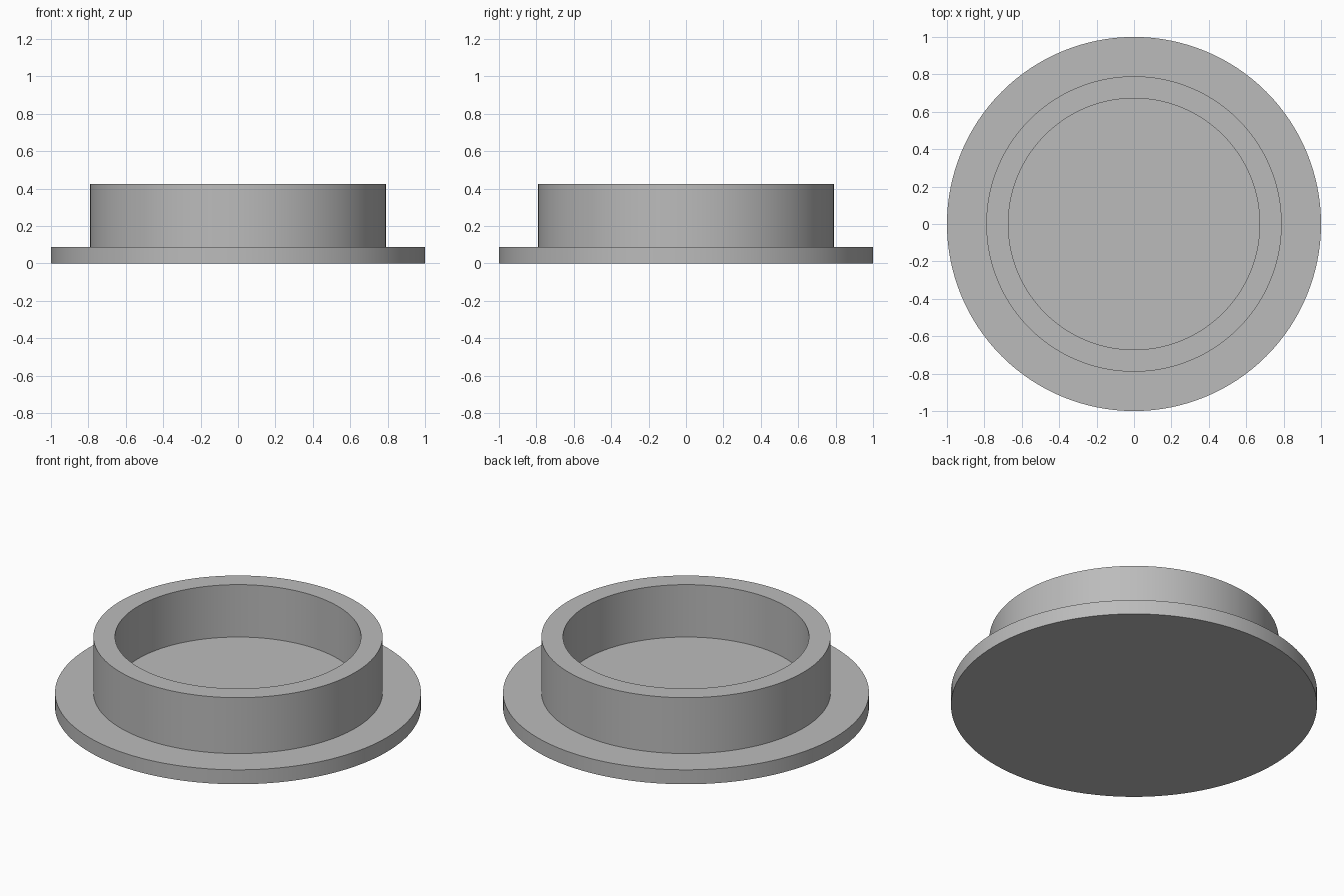
import bpy, bmesh, math

cube = bpy.data.objects.get("Cube")
if cube:
    bpy.data.objects.remove(cube, do_unlink=True)

# Single plain grey
grey = bpy.data.materials.new("plain grey")
grey.use_nodes = True
colour = (0.5, 0.5, 0.5, 1)
grey.diffuse_color = colour
grey.node_tree.nodes["Principled BSDF"].inputs["Base Color"].default_value = colour

SEGMENTS = 128
FLANGE_R, COLLAR_R, BORE_R = 1.0, 0.79, 0.672
FLANGE_TOP, FLOOR, RIM = 0.087, 0.108, 0.424

# Half section, from the underside centre round to the recess floor centre
profile = [(0, 0), (FLANGE_R, 0), (FLANGE_R, FLANGE_TOP), (COLLAR_R, FLANGE_TOP),
           (COLLAR_R, RIM), (BORE_R, RIM), (BORE_R, FLOOR), (0, FLOOR)]

# Flanged cap turned from the section
bm = bmesh.new()
verts = [bm.verts.new((r, 0, z)) for r, z in profile]
edges = [bm.edges.new(pair) for pair in zip(verts, verts[1:])]
bmesh.ops.spin(bm, geom=verts + edges, cent=(0, 0, 0), axis=(0, 0, 1),
               angle=math.tau, steps=SEGMENTS, use_merge=True)
bmesh.ops.remove_doubles(bm, verts=bm.verts, dist=0.0001)
bmesh.ops.recalc_face_normals(bm, faces=bm.faces)
mesh = bpy.data.meshes.new("flanged_cap")
bm.to_mesh(mesh)
bm.free()
mesh.materials.append(grey)

cap = bpy.data.objects.new("flanged_cap", mesh)
bpy.context.collection.objects.link(cap)
bpy.context.view_layer.objects.active = cap
cap.select_set(True)
bpy.ops.object.shade_smooth_by_angle(angle=math.radians(30))
